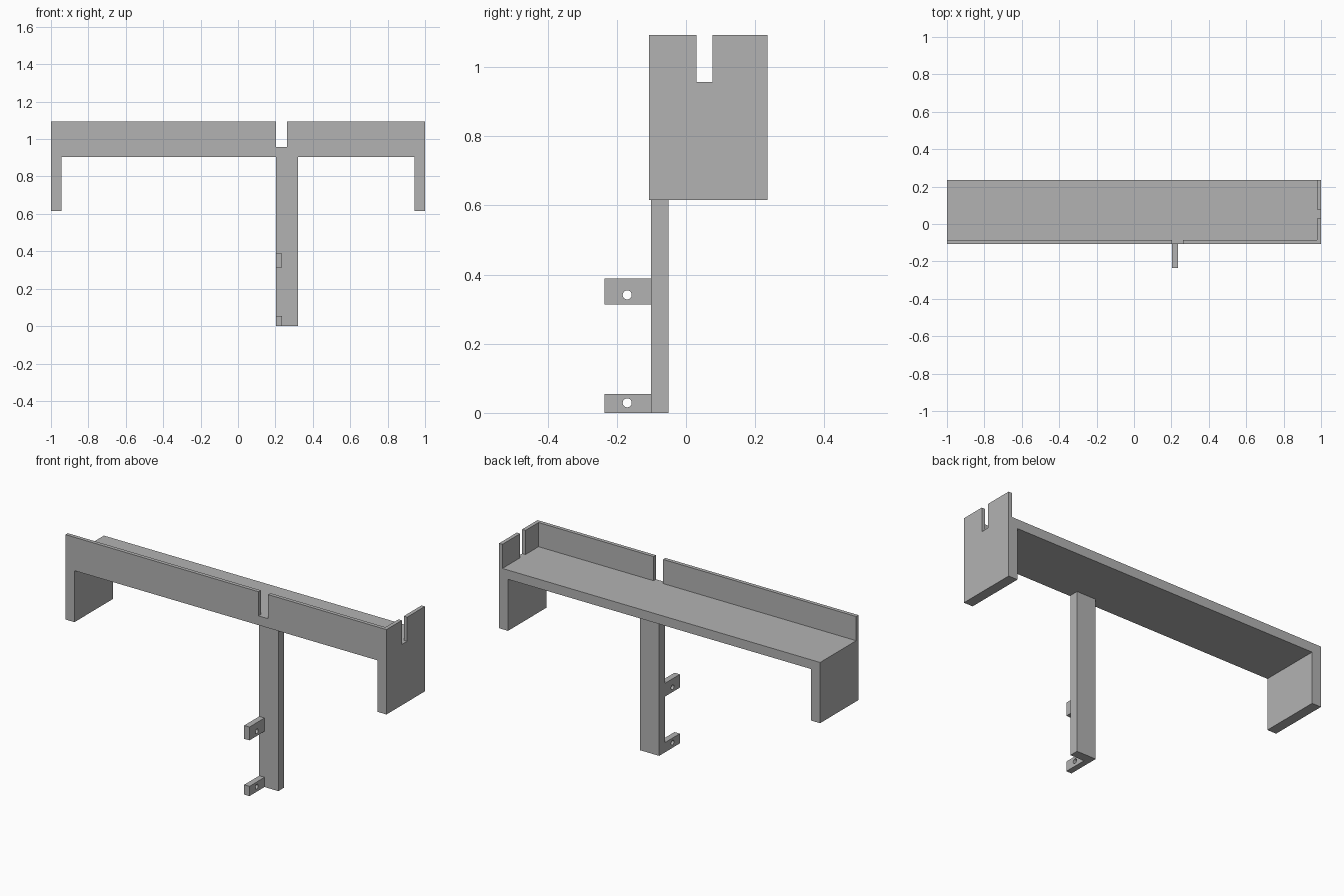
import bpy
from mathutils import Vector

cube = bpy.data.objects.get("Cube")
if cube:
    bpy.data.objects.remove(cube, do_unlink=True)

grey = bpy.data.materials.new("light grey")
grey.use_nodes = True
COLOUR = (0.45, 0.45, 0.45, 1)
grey.diffuse_color = COLOUR
grey.node_tree.nodes["Principled BSDF"].inputs["Base Color"].default_value = COLOUR


def box(name, x, y, z):
    """Box from (min, max) pairs, with its scale baked into the mesh."""
    bpy.ops.mesh.primitive_cube_add(size=1)
    ob = bpy.context.object
    ob.name = name
    centre = Vector([sum(p) / 2 for p in (x, y, z)])
    size = Vector([p[1] - p[0] for p in (x, y, z)])
    for v in ob.data.vertices:
        v.co = v.co * size + centre
    ob.data.materials.append(grey)
    return ob


def rod(name, x, y, z, radius):
    """Round cutter lying along x."""
    bpy.ops.mesh.primitive_cylinder_add(vertices=32, radius=radius, depth=0.2,
                                        location=(x, y, z), rotation=(0, 1.570796, 0))
    ob = bpy.context.object
    ob.name = name
    ob.data.materials.append(grey)
    return ob


def combine(target, tool, operation):
    """Apply a boolean and discard the tool."""
    bpy.context.view_layer.objects.active = target
    mod = target.modifiers.new(operation, 'BOOLEAN')
    mod.operation, mod.solver, mod.object = operation, 'EXACT', tool
    bpy.ops.object.modifier_apply(modifier=mod.name)
    bpy.data.objects.remove(tool, do_unlink=True)


# Main levels
FRONT, BACK = -0.107, 0.235
FOOT, UNDER, FLOOR, TOP = 0.615, 0.905, 0.957, 1.093
WALL, LEG = 0.021, 0.056

# Shelf: a block with the opening, the tray and two slots cut away
shelf = box("shelf", (-1, 1), (FRONT, BACK), (FOOT, TOP))
for name, x, y, z in (
    ("opening", (LEG - 1, 1 - LEG), (-0.5, 0.5), (0.4, UNDER)),
    ("tray", (-1.2, 1 - WALL), (FRONT + WALL, 0.5), (FLOOR, 1.3)),
    ("front_slot", (0.203, 0.262), (-0.3, FRONT + 0.05), (FLOOR, 1.3)),
    ("end_slot", (0.95, 1.2), (0.03, 0.077), (FLOOR, 1.3)),
):
    combine(shelf, box(name, x, y, z), 'DIFFERENCE')

# Post with two drilled mounting tabs
post = box("post", (0.203, 0.322), (-0.101, -0.051), (0, UNDER))
for low, high, hole in ((0, 0.055, 0.029), (0.314, 0.389, 0.341)):
    tab = box("mounting_tab", (0.203, 0.236), (-0.235, -0.08), (low, high))
    combine(tab, rod("tab_hole", 0.22, -0.17, hole, 0.013), 'DIFFERENCE')
    combine(post, tab, 'UNION')
